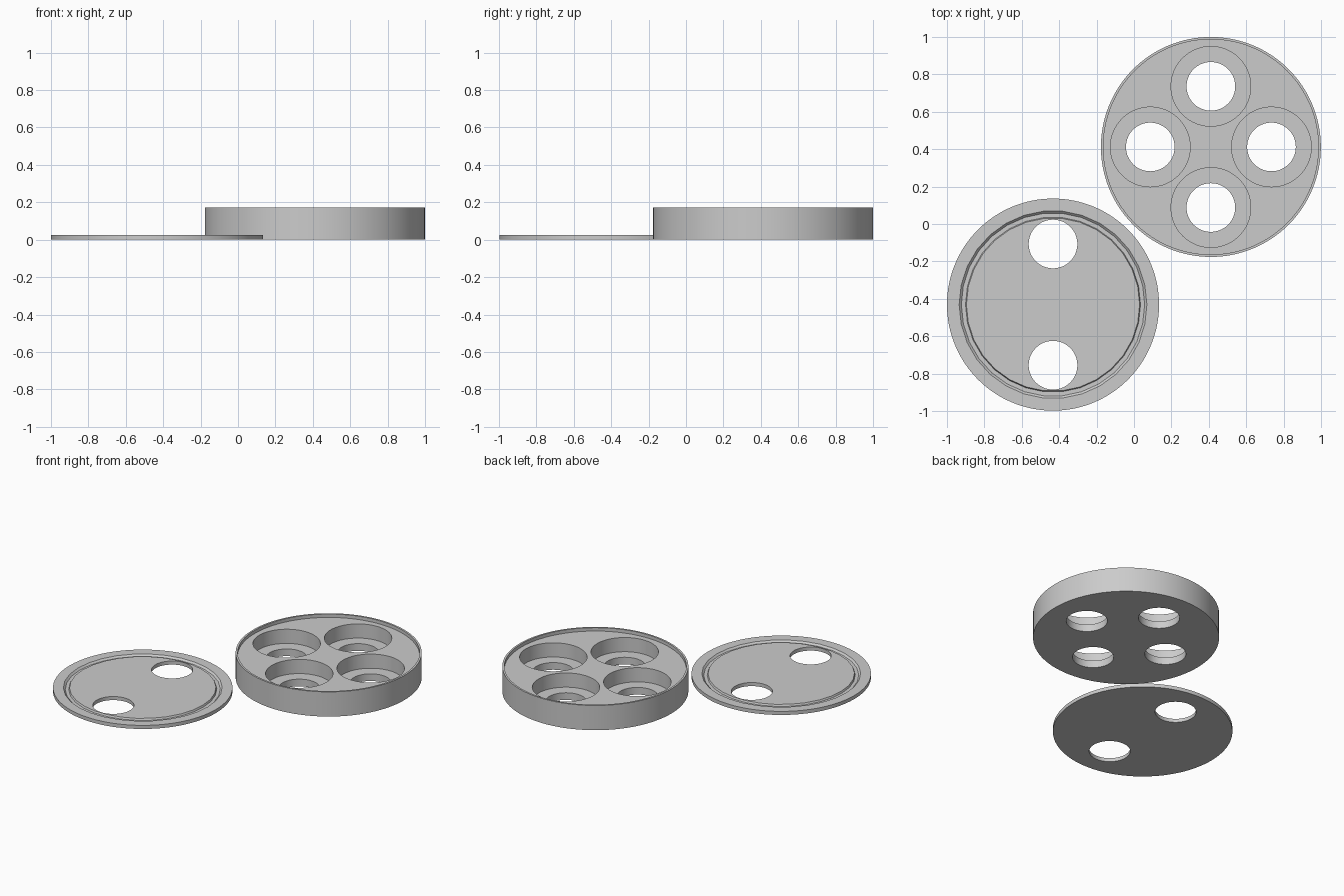
import bpy, bmesh
from math import sin, cos, pi, radians

cube = bpy.data.objects.get("Cube")
if cube:
    bpy.data.objects.remove(cube, do_unlink=True)

grey = bpy.data.materials.new("plain grey")
grey.use_nodes = True
grey.diffuse_color = (0.6, 0.6, 0.6, 1)
grey.node_tree.nodes["Principled BSDF"].inputs["Base Color"].default_value = (0.6, 0.6, 0.6, 1)


def add_object(name, bm):
    bmesh.ops.recalc_face_normals(bm, faces=bm.faces)
    mesh = bpy.data.meshes.new(name)
    bm.to_mesh(mesh)
    bm.free()
    mesh.materials.append(grey)
    obj = bpy.data.objects.new(name, mesh)
    bpy.context.collection.objects.link(obj)
    return obj


def disc(name, centre, radius, bottom, top, sides=96):
    """Closed cylinder between two heights."""
    bm = bmesh.new()
    bmesh.ops.create_cone(bm, cap_ends=True, segments=sides, radius1=radius,
                          radius2=radius, depth=top - bottom)
    bmesh.ops.translate(bm, verts=bm.verts, vec=(*centre, (top + bottom) / 2))
    return add_object(name, bm)


def ring(name, centre, profile, sides):
    """Closed (radius, height) profile turned about a vertical axis."""
    bm = bmesh.new()
    loops = []
    for i in range(sides):
        a = 2 * pi * i / sides
        loops.append([bm.verts.new((centre[0] + r * cos(a), centre[1] + r * sin(a), z))
                      for r, z in profile])
    n = len(profile)
    for i in range(sides):
        here, there = loops[i], loops[(i + 1) % sides]
        for j in range(n):
            k = (j + 1) % n
            bm.faces.new((here[j], there[j], there[k], here[k]))
    return add_object(name, bm)


def cut(obj, cutter):
    cutter.hide_render = True
    mod = obj.modifiers.new("cut", 'BOOLEAN')
    mod.operation = 'DIFFERENCE'
    mod.solver = 'EXACT'
    mod.object = cutter
    bpy.ops.object.select_all(action='DESELECT')
    bpy.context.view_layer.objects.active = obj
    obj.select_set(True)
    bpy.ops.object.modifier_apply(modifier=mod.name)
    bpy.data.objects.remove(cutter, do_unlink=True)


def smooth(obj):
    bpy.ops.object.select_all(action='DESELECT')
    bpy.context.view_layer.objects.active = obj
    obj.select_set(True)
    bpy.ops.object.shade_smooth_by_angle(angle=radians(30))


spread = 0.324       # hole distance from each part's middle
hole_radius = 0.13

# Round tray with a shallow recess for the lid and four stepped pockets
tray_centre = (0.411, 0.412)
height = 0.172
tray = disc("tray", tray_centre, 0.588, 0, height, 128)
cut(tray, disc("recess_cutter", tray_centre, 0.575, height - 0.023, height + 0.1, 128))
for i in range(4):
    a = i * pi / 2
    spot = (tray_centre[0] + spread * cos(a), tray_centre[1] + spread * sin(a))
    cut(tray, disc("pocket_cutter", spot, 0.213, 0.05, height + 0.1))
    cut(tray, disc("hole_cutter", spot, hole_radius, -0.1, height + 0.1))
smooth(tray)

# Flat lid with a ring groove and two holes
lid_centre = (-0.433, -0.431)
thick = 0.025
lid = disc("lid", lid_centre, 0.567, 0, thick, 128)
groove = [(0.463, thick), (0.468, thick - 0.012), (0.49, thick - 0.012),
          (0.502, thick), (0.502, thick + 0.05), (0.463, thick + 0.05)]
cut(lid, ring("groove_cutter", lid_centre, groove, 30))
for side in (-1, 1):
    spot = (lid_centre[0], lid_centre[1] + side * spread)
    cut(lid, disc("hole_cutter", spot, hole_radius, -0.1, 0.1))
smooth(lid)
